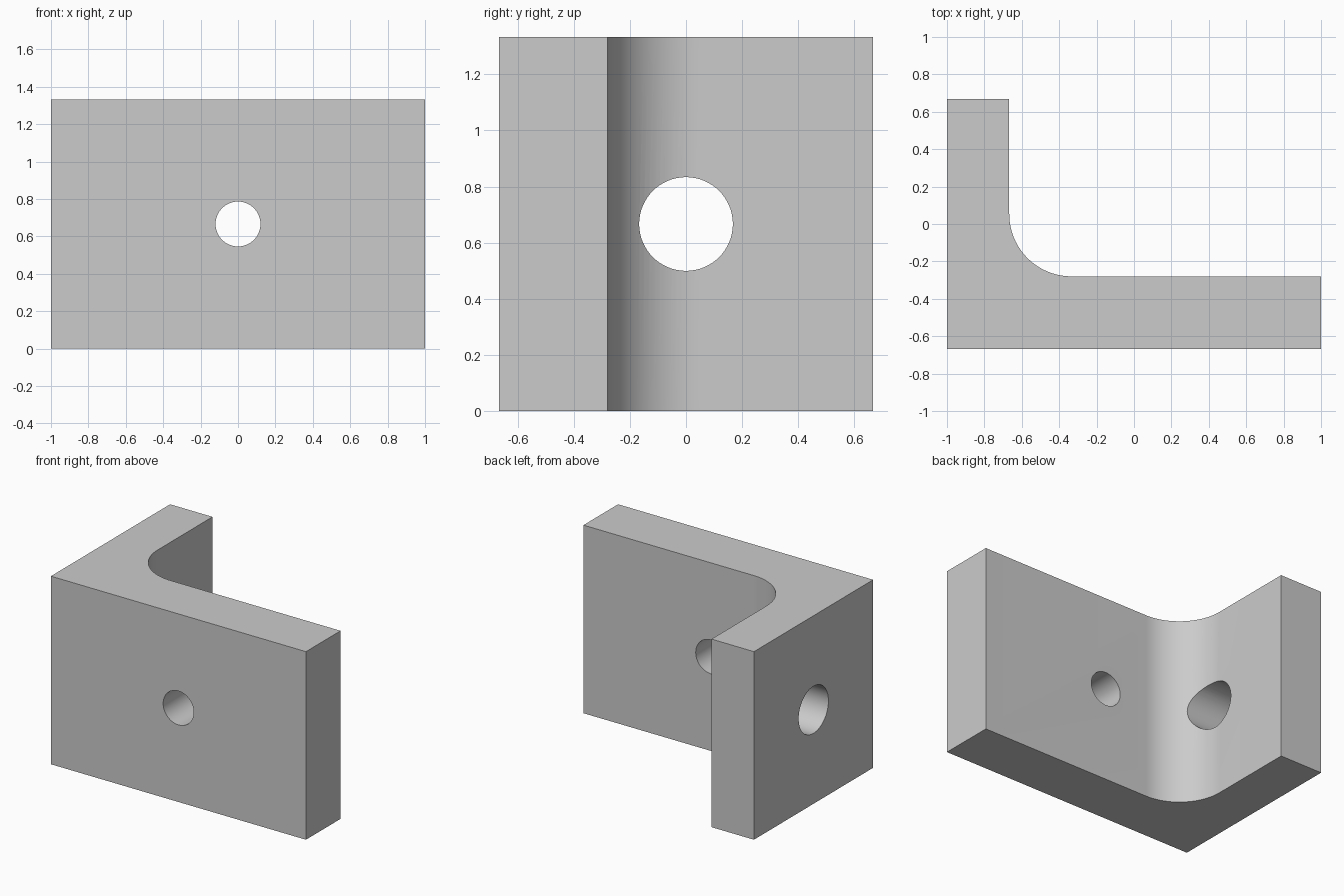
import bpy
import bmesh
import math
from mathutils import Matrix

cube = bpy.data.objects.get("Cube")
if cube:
    bpy.data.objects.remove(cube, do_unlink=True)

HEIGHT = 1.333
MID_Z = HEIGHT / 2
HALF_DEPTH = 0.667
INNER_X, INNER_Y = -0.667, -0.28   # inner faces of the two walls
FILLET = 0.333

grey = bpy.data.materials.new("plain grey")
grey.use_nodes = True
color = (0.6, 0.6, 0.6, 1)
grey.diffuse_color = color
grey.node_tree.nodes["Principled BSDF"].inputs["Base Color"].default_value = color


def make_object(name, bm):
    mesh = bpy.data.meshes.new(name)
    bm.to_mesh(mesh)
    bm.free()
    mesh.materials.append(grey)
    obj = bpy.data.objects.new(name, mesh)
    bpy.context.collection.objects.link(obj)
    return obj


# L-shaped profile with a filleted inner corner
profile = [(-1, HALF_DEPTH), (-1, -HALF_DEPTH), (1, -HALF_DEPTH), (1, INNER_Y)]
steps = 24
for i in range(steps + 1):
    a = math.pi / 2 * (3 - i / steps)
    profile.append((INNER_X + FILLET * (1 + math.cos(a)),
                    INNER_Y + FILLET * (1 + math.sin(a))))
profile.append((INNER_X, HALF_DEPTH))

bm = bmesh.new()
base = bm.faces.new([bm.verts.new((x, y, 0)) for x, y in profile])
top = bmesh.ops.extrude_face_region(bm, geom=[base])["geom"]
bmesh.ops.translate(bm, vec=(0, 0, HEIGHT),
                    verts=[v for v in top if isinstance(v, bmesh.types.BMVert)])
bmesh.ops.recalc_face_normals(bm, faces=bm.faces)
bracket = make_object("angle_bracket", bm)


# Round holes through each wall
def drill(name, radius, location, axis):
    bm = bmesh.new()
    matrix = Matrix.Translation(location) @ Matrix.Rotation(math.pi / 2, 4, axis)
    bmesh.ops.create_cone(bm, cap_ends=True, segments=64, radius1=radius,
                          radius2=radius, depth=1, matrix=matrix)
    cutter = make_object(name, bm)
    cutter.hide_render = True
    mod = bracket.modifiers.new(name, "BOOLEAN")
    mod.operation = "DIFFERENCE"
    mod.solver = "EXACT"
    mod.object = cutter
    bpy.context.view_layer.objects.active = bracket
    bpy.ops.object.modifier_apply(modifier=name)
    bpy.data.objects.remove(cutter, do_unlink=True)


drill("front_hole", 0.12, (0, -0.5, MID_Z), "X")
drill("side_hole", 0.167, (-0.9, 0, MID_Z), "Y")

bpy.ops.object.select_all(action="DESELECT")
bracket.select_set(True)
bpy.context.view_layer.objects.active = bracket
bpy.ops.object.shade_smooth_by_angle(angle=math.radians(30))
